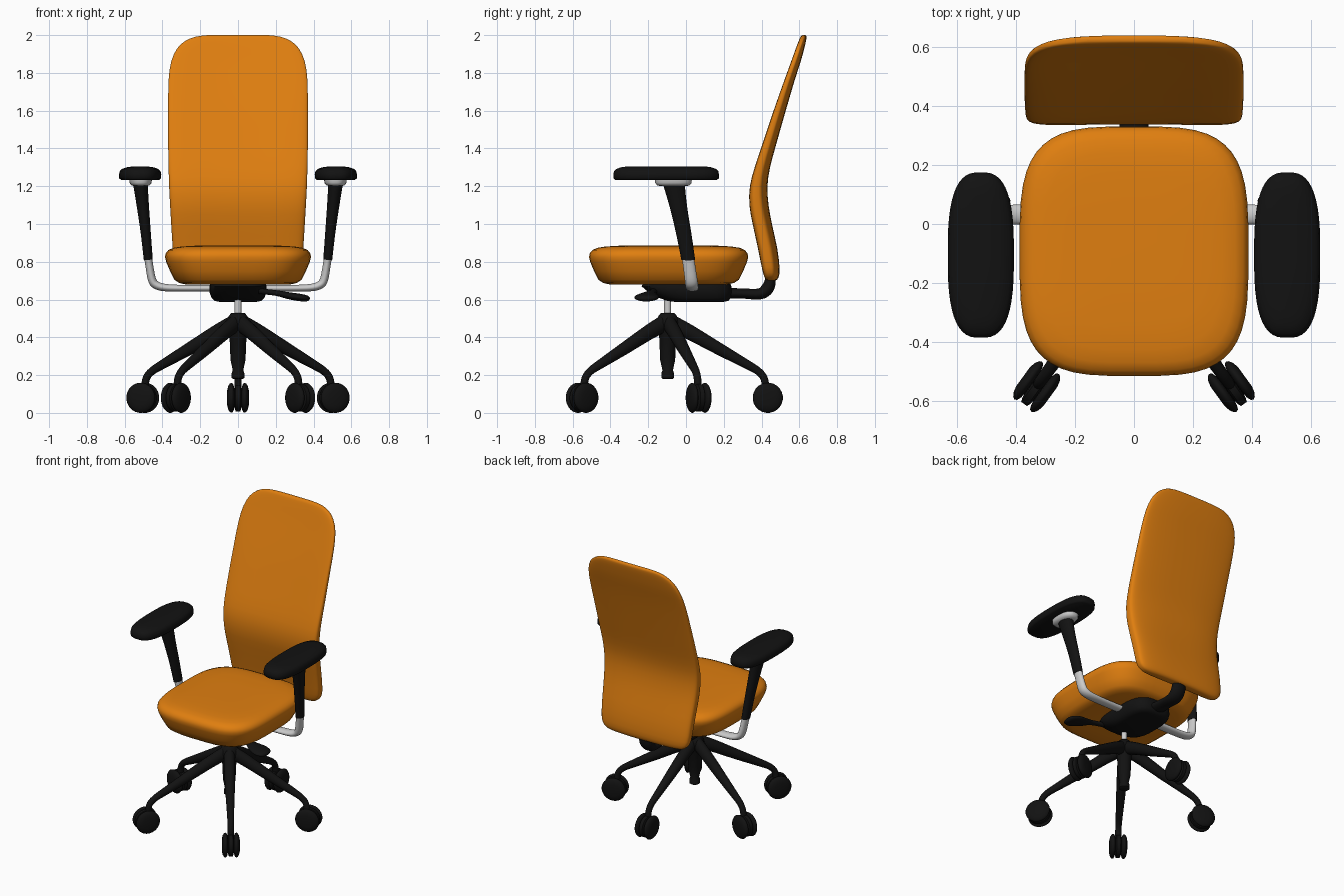
import bpy, bmesh, math
from mathutils import Vector


def material(name, rgb):
    m = bpy.data.materials.new(name)
    m.diffuse_color = (*rgb, 1)
    return m


ORANGE = material("orange_fabric", (0.74, 0.21, 0.005))
BLACK = material("black_plastic", (0.006, 0.006, 0.006))


def loft(name, rings, mat=None, angle=50):
    """Skin a list of equal-length point rings and cap both ends."""
    bm = bmesh.new()
    vs = [[bm.verts.new(p) for p in r] for r in rings]
    n = len(rings[0])
    for a, b in zip(vs, vs[1:]):
        for i in range(n):
            j = (i + 1) % n
            bm.faces.new((a[i], a[j], b[j], b[i]))
    bm.faces.new(vs[0])
    bm.faces.new(vs[-1])
    bmesh.ops.recalc_face_normals(bm, faces=bm.faces)
    me = bpy.data.meshes.new(name)
    bm.to_mesh(me)
    bm.free()
    ob = bpy.data.objects.new(name, me)
    bpy.context.collection.objects.link(ob)
    if mat:
        me.materials.append(mat)
    bpy.context.view_layer.objects.active = ob
    ob.select_set(True)
    bpy.ops.object.shade_smooth_by_angle(angle=math.radians(angle))
    ob.select_set(False)
    return ob


def oval(a, b, n, count=48):
    """Superellipse outline: n=2 is an ellipse, larger is boxier."""
    pts = []
    for i in range(count):
        t = 2 * math.pi * (i + 0.5) / count
        c, s = math.cos(t), math.sin(t)
        pts.append((a * math.copysign(abs(c) ** (2 / n), c),
                    b * math.copysign(abs(s) ** (2 / n), s)))
    return pts


def slab(name, cx, cy, a, b, n, levels, mat=None):
    """Stack of outlines; levels are (z, inset)."""
    rings = [[(cx + x, cy + y, z) for x, y in oval(a - d, b - d, n)] for z, d in levels]
    return loft(name, rings, mat)


def spline(rows, steps):
    """Catmull-Rom through rows of numbers."""
    out = []
    for i in range(len(rows) - 1):
        p = [rows[max(i - 1, 0)], rows[i], rows[i + 1], rows[min(i + 2, len(rows) - 1)]]
        for k in range(steps):
            t = k / steps
            out.append([0.5 * (2 * b + (c - a) * t + (2 * a - 5 * b + 4 * c - d) * t * t
                        + (3 * b - a - 3 * c + d) * t ** 3) for a, b, c, d in zip(*p)])
    return out + [list(rows[-1])]


def sweep(name, rows, side, mat=None, steps=1, count=20, angle=50):
    """Tube along rows of (x, y, z, half width along side, half height)."""
    rows = spline(rows, steps) if steps > 1 else rows
    side = Vector(side)
    pts = [Vector(r[:3]) for r in rows]
    rings = []
    for i, p in enumerate(pts):
        tan = pts[min(i + 1, len(pts) - 1)] - pts[max(i - 1, 0)]
        up = tan.cross(side).normalized()
        rings.append([p + side * x + up * y for x, y in oval(rows[i][3], rows[i][4], 2, count)])
    return loft(name, rings, mat, angle)


# Seat cushion
slab("seat", 0, -0.092, 0.387, 0.422, 3.6,
     [(0.683, 0.2), (0.68, 0.11), (0.688, 0.075), (0.705, 0.05), (0.75, 0.027), (0.80, 0.006),
      (0.825, 0), (0.845, 0.004), (0.862, 0.018), (0.874, 0.045), (0.881, 0.09),
      (0.885, 0.16), (0.886, 0.3)], ORANGE)

# Backrest: z, half width, front y, back y
profile = [(0.70, 0.24, 0.435, 0.465), (0.706, 0.285, 0.42, 0.477), (0.725, 0.318, 0.41, 0.487),
           (0.77, 0.338, 0.398, 0.49), (0.87, 0.346, 0.378, 0.478), (1.0, 0.354, 0.35, 0.45),
           (1.1, 0.36, 0.333, 0.432), (1.2, 0.365, 0.336, 0.426), (1.3, 0.368, 0.362, 0.44),
           (1.42, 0.37, 0.402, 0.472), (1.6, 0.37, 0.463, 0.523), (1.76, 0.368, 0.52, 0.57),
           (1.86, 0.354, 0.556, 0.602), (1.93, 0.322, 0.58, 0.621), (1.97, 0.278, 0.594, 0.63),
           (1.992, 0.222, 0.603, 0.632), (2.0, 0.16, 0.612, 0.626)]
rings = []
for z, w, f, b in spline(profile, 2):
    rings.append([(x, (f + b) / 2 + y + 0.006 - 0.014 * (x / 0.37) ** 2, z)
                  for x, y in oval(w, (b - f) / 2, 4)])
loft("backrest", rings, ORANGE, 60)

# Tilt mechanism, back support, lever
loft("tilt_mechanism", [[(x, (y0 + y1) / 2 + y, z) for x, y in oval(w, (y1 - y0) / 2, 3.5)]
     for z, w, y0, y1 in [(0.588, 0.10, -0.06, 0.20), (0.593, 0.125, -0.10, 0.225),
                          (0.61, 0.14, -0.145, 0.238), (0.64, 0.152, -0.20, 0.243),
                          (0.67, 0.152, -0.235, 0.24), (0.70, 0.14, -0.22, 0.23)]], BLACK)
sweep("back_support", [(0, 0.18, 0.635, 0.06, 0.03), (0, 0.30, 0.632, 0.05, 0.027),
                       (0, 0.39, 0.63, 0.05, 0.03), (0, 0.432, 0.66, 0.05, 0.034),
                       (0, 0.447, 0.71, 0.05, 0.028), (0, 0.447, 0.78, 0.045, 0.02)],
      (1, 0, 0), BLACK, 4)
sweep("tilt_lever", [(0.11, -0.17, 0.645, 0.02, 0.015), (0.2, -0.185, 0.635, 0.022, 0.015),
                     (0.26, -0.2, 0.622, 0.05, 0.018), (0.32, -0.208, 0.612, 0.066, 0.02),
                     (0.365, -0.21, 0.606, 0.05, 0.016), (0.38, -0.21, 0.604, 0.015, 0.006)],
      (0, 1, 0), BLACK, 3)

# Armrests, mirrored
for s, tag in ((1, "right"), (-1, "left")):
    slab(tag + "_arm_pad", 0.518 * s, -0.105, 0.112, 0.28, 2.8,
         [(1.234, 0.01), (1.242, 0.001), (1.262, 0), (1.28, 0.004), (1.291, 0.015),
          (1.3, 0.04), (1.305, 0.075)], BLACK)
    slab(tag + "_arm_plate", 0.516 * s, -0.067, 0.06, 0.098, 2.5,
         [(1.2, 0.03), (1.205, 0.012), (1.218, 0.001), (1.24, 0)])
    sweep(tag + "_arm_post", [(0.516 * s, -0.064, 1.225, 0.062, 0.042),
                              (0.514 * s, -0.060, 1.19, 0.056, 0.038),
                              (0.502 * s, -0.038, 1.08, 0.046, 0.032),
                              (0.488 * s, -0.012, 0.95, 0.041, 0.027),
                              (0.475 * s, 0.012, 0.81, 0.037, 0.024)], (0, 1, 0), BLACK, 3)
    sweep(tag + "_arm_tube", [(0.478 * s, 0.008, 0.84, 0.033, 0.021),
                              (0.468 * s, 0.018, 0.77, 0.033, 0.021),
                              (0.455 * s, 0.027, 0.705, 0.034, 0.022),
                              (0.435 * s, 0.03, 0.678, 0.034, 0.022),
                              (0.39 * s, 0.032, 0.664, 0.034, 0.02),
                              (0.30 * s, 0.032, 0.66, 0.034, 0.018),
                              (0.11 * s, 0.032, 0.66, 0.034, 0.018)], (0, 1, 0), None, 4)

# Gas lift and hub
CY = -0.097
sweep("gas_lift", [(0, CY, 0.50, 0.019, 0.019), (0, CY, 0.62, 0.019, 0.019)], (1, 0, 0))
sweep("base_hub", [(0, CY, z, r, r) for z, r in
                   [(0.18, 0.026), (0.185, 0.034), (0.21, 0.034), (0.225, 0.028), (0.28, 0.04),
                    (0.42, 0.046), (0.45, 0.062), (0.48, 0.064), (0.515, 0.048), (0.53, 0.035)]],
      (1, 0, 0), BLACK, count=24)

# Five legs with twin-wheel casters
half = [(0.057, 0.04), (0.052, 0.062), (0.044, 0.075), (0.036, 0.08), (0.027, 0.076),
        (0.021, 0.06), (0.019, 0.045), (0.017, 0.06), (0.012, 0.073)]
wheel = [(-o, r) for o, r in half] + [(o, r) for o, r in reversed(half)]
for k in range(5):
    a = math.radians(90 + 72 * k)
    out = Vector((math.cos(a), math.sin(a), 0))
    tang = Vector((-out.y, out.x, 0))
    reach = 0.56 if k in (2, 3) else 0.53
    f = reach / 0.53
    hub = Vector((0, CY, 0))
    leg = [(0.02, 0.475, 0.036, 0.045), (0.12, 0.425, 0.036, 0.04), (0.27, 0.34, 0.031, 0.033),
           (0.41, 0.262, 0.024, 0.025), (0.475, 0.224, 0.021, 0.021),
           (0.507, 0.19, 0.02, 0.02), (0.517, 0.15, 0.02, 0.02), (0.518, 0.11, 0.02, 0.02)]
    sweep(f"base_leg_{k + 1}", [(*(hub + out * d * f)[:2], z, w, h) for d, z, w, h in leg],
          tang, BLACK, 3, 16)
    c = hub + out * reach + Vector((0, 0, 0.08))
    sweep(f"caster_{k + 1}", [(*(c + tang * o), r, r) for o, r in wheel], out, BLACK,
          count=24, angle=60)
